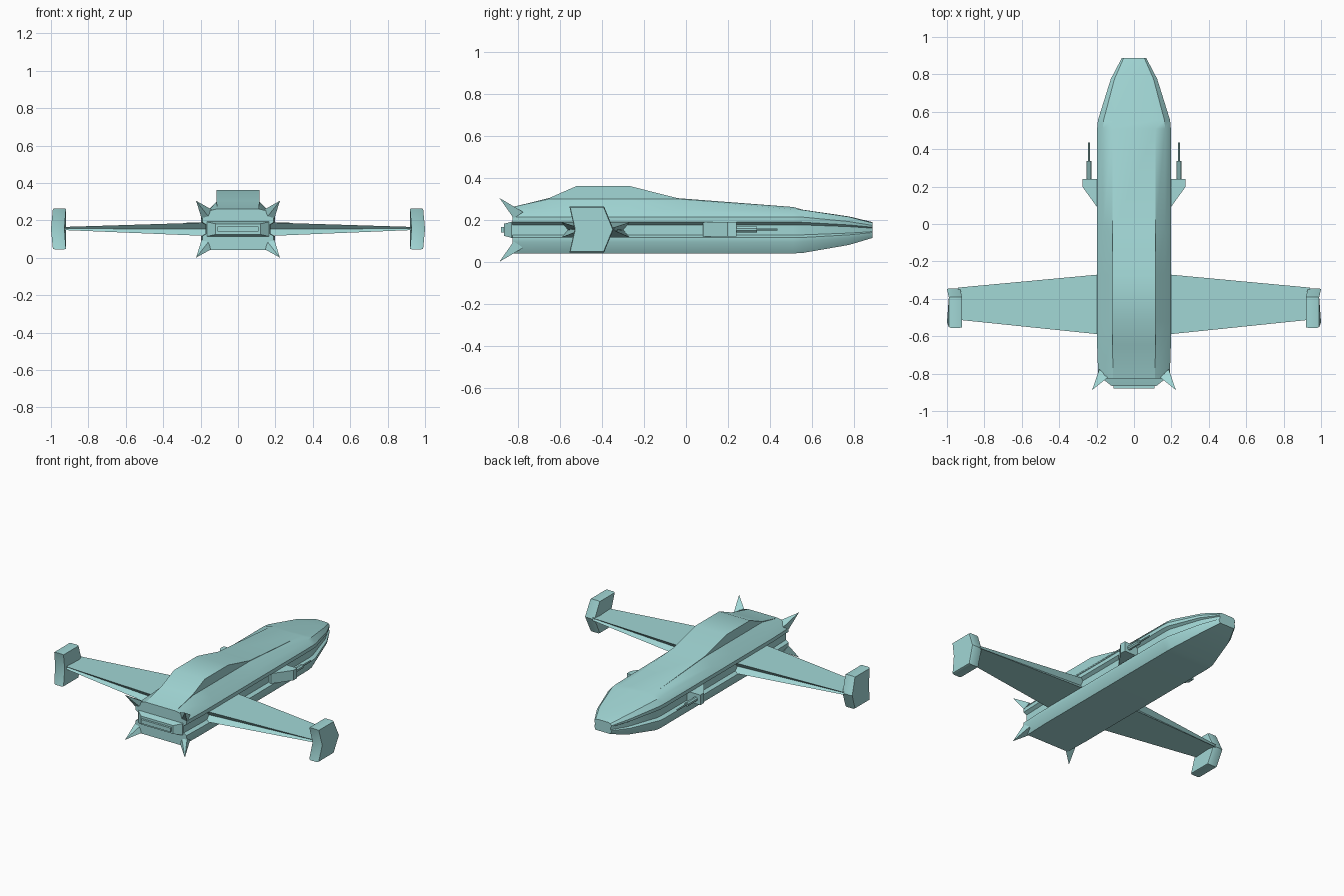
import bpy, bmesh, math
from mathutils import Vector

if "Cube" in bpy.data.objects:
    bpy.data.objects.remove(bpy.data.objects["Cube"])

ZC = 0.153  # height of the craft's horizontal centre plane
hull_mat = bpy.data.materials.new("hull_paint")
hull_mat.diffuse_color = (0.36, 0.68, 0.67, 1)
hull_mat.use_nodes = True
hull_mat.node_tree.nodes["Principled BSDF"].inputs["Base Color"].default_value = hull_mat.diffuse_color


def loft(name, rings, mirror=True, angle=35):
    """Skin a list of equal-length vertex rings and cap both ends."""
    bm = bmesh.new()
    vs = [[bm.verts.new(p) for p in r] for r in rings]
    n = len(rings[0])
    for a, b in zip(vs, vs[1:]):
        for i in range(n):
            j = (i + 1) % n
            bm.faces.new((a[i], a[j], b[j], b[i]))
    bm.faces.new(vs[0])
    bm.faces.new(vs[-1])
    bmesh.ops.remove_doubles(bm, verts=bm.verts, dist=0.0004)
    bmesh.ops.recalc_face_normals(bm, faces=bm.faces)
    me = bpy.data.meshes.new(name)
    bm.to_mesh(me)
    bm.free()
    ob = bpy.data.objects.new(name, me)
    bpy.context.collection.objects.link(ob)
    me.materials.append(hull_mat)
    if mirror:
        ob.modifiers.new("mirror", 'MIRROR').use_mirror_merge = False
    bpy.ops.object.select_all(action='DESELECT')
    ob.select_set(True)
    bpy.context.view_layer.objects.active = ob
    bpy.ops.object.shade_smooth_by_angle(angle=math.radians(angle))
    return ob


def box_ring(y, x0, x1, z0, z1):
    return [(x0, y, z0), (x1, y, z0), (x1, y, z1), (x0, y, z1)]


# Fuselage: grooved sides, raised spine, tapering nose
def hull_ring(y, sx, k, top):
    half = [(0.115, top), (0.115, min(top, 0.30)),
            (0.166, ZC + 0.097 * k), (0.197, ZC + 0.062 * k),
            (0.197, ZC + 0.037 * k), (0.175, ZC + 0.024 * k),
            (0.175, ZC - 0.024 * k), (0.197, ZC - 0.037 * k),
            (0.197, ZC - 0.058 * k), (0.166, ZC - 0.112 * k)]
    right = [(x * sx, y, z) for x, z in half]
    return right + [(-x, yy, z) for x, yy, z in reversed(right)]


stations = [(-0.825, 0.97, 1, 0.262), (-0.65, 1, 1, 0.305), (-0.52, 1, 1, 0.362),
            (-0.27, 1, 1, 0.362), (-0.04, 1, 1, 0.304), (0.51, 1, 1, 0.262),
            (0.555, 0.98, 0.98, 0.249), (0.775, 0.63, 0.64, 0.217),
            (0.888, 0.33, 0.34, 0.19)]
loft("fuselage", [hull_ring(*s) for s in stations], mirror=False)

# Tail engine block and exhaust slot
loft("tail_block", [box_ring(-0.80, -0.17, 0.17, 0.105, 0.20),
                    box_ring(-0.83, -0.165, 0.165, 0.115, 0.192),
                    box_ring(-0.866, -0.12, 0.12, 0.125, 0.182)], mirror=False)
loft("exhaust_slot", [box_ring(-0.86, -0.11, 0.11, 0.14, 0.167),
                      box_ring(-0.88, -0.11, 0.11, 0.14, 0.167)], mirror=False)


# Wings: tapered, with notched leading and trailing edges
def wing_ring(x, yf, yb, h, notch, z=ZC):
    return [(x, yf, z + h), (x, yf - notch, z), (x, yf, z - h),
            (x, yb, z - h), (x, yb + notch, z), (x, yb, z + h)]


loft("wing", [wing_ring(0.165, -0.268, -0.592, 0.036, 0.03),
              wing_ring(0.94, -0.34, -0.512, 0.008, 0.012, 0.157)], angle=25)


# Wing tip fins
def fin_ring(x, s, bulge=0.0):
    prof = [(-0.555, 0.11), (-0.39, 0.11), (-0.345, 0), (-0.39, -0.11),
            (-0.555, -0.11), (-0.53, 0)]
    return [(x + (bulge if z == 0 else 0), -0.45 + (y + 0.45) * s, 0.155 + z * s)
            for y, z in prof]


loft("tip_fin", [fin_ring(0.92, 0.97, 0.008), fin_ring(0.93, 1, 0.004),
                 fin_ring(0.98, 1, 0.012), fin_ring(0.99, 0.96, 0.01)])

# Side guns: wedge mount, housing, barrel
mount = [(0.165, 0.24), (0.275, 0.24), (0.275, 0.198), (0.19, 0.08), (0.165, 0.08)]
loft("gun_mount", [[(x, y, z) for x, y in mount] for z in (0.122, 0.19)])


def tube(name, y0, y1, r, sides=8):
    loft(name, [[(0.24 + r * math.cos(math.tau * (i + .5) / sides), y,
                  0.155 + r * math.sin(math.tau * (i + .5) / sides))
                 for i in range(sides)] for y in (y0, y1)])


tube("gun_housing", 0.235, 0.337, 0.015)
tube("gun_barrel", 0.33, 0.435, 0.006)

# Four tail spikes
for label, s in (("upper", 1), ("lower", -1)):
    base = [(0.14, -0.82, ZC + s * 0.105), (0.185, -0.775, ZC + s * 0.085),
            (0.194, -0.82, ZC + s * 0.055), (0.16, -0.828, ZC + s * 0.07)]
    tip = Vector((0.224, -0.888, ZC + s * 0.152))
    loft(label + "_tail_spike", [base, [tip.lerp(Vector(p), 0.012) for p in base]])
